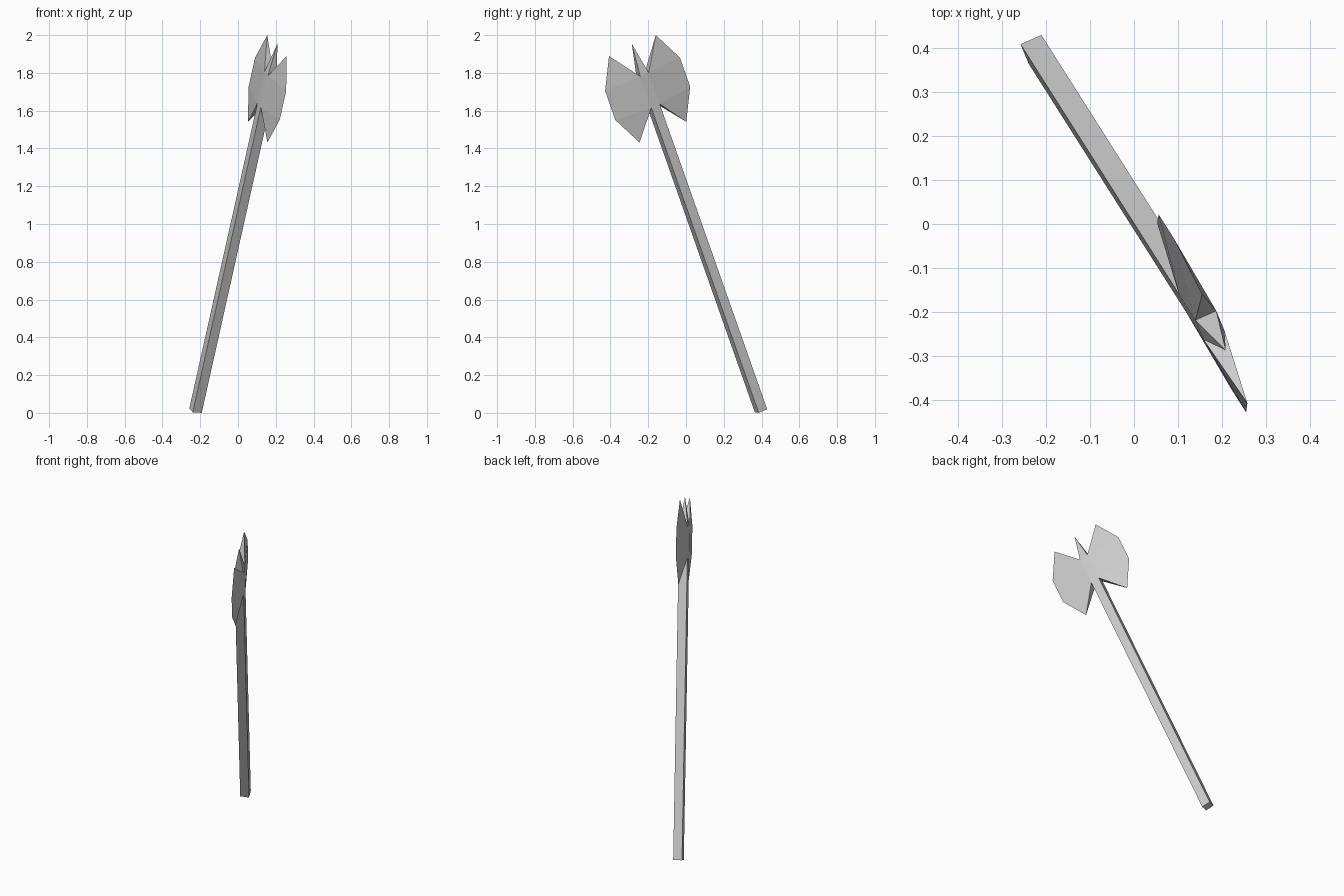
import bpy, bmesh
from math import pi, sqrt
from mathutils import Vector, Matrix

if "Cube" in bpy.data.objects:
    bpy.data.objects.remove(bpy.data.objects["Cube"])

# Axe frame: local X across the blades, Z along the handle, origin at handle butt
d = Vector((0.206, -0.325, 0.923)).normalized()
u = Vector((-0.354, 0.853, 0.384))
u = (u - d * u.dot(d)).normalized()
n = d.cross(u)
FRAME = Matrix.Translation((-0.225, 0.397, 0.0115)) @ Matrix((u, n, d)).transposed().to_4x4()

H = 0.026              # half thickness of the square handle
LOW, HIGH = 1.75, 1.93  # where the blades join the handle


def add_object(name, bm):
    bmesh.ops.recalc_face_normals(bm, faces=bm.faces)
    mesh = bpy.data.meshes.new(name)
    bm.to_mesh(mesh)
    bm.free()
    obj = bpy.data.objects.new(name, mesh)
    bpy.context.collection.objects.link(obj)
    obj.matrix_world = FRAME
    return obj


# Handle: long square bar
bm = bmesh.new()
bmesh.ops.create_cube(bm, size=1, matrix=Matrix.Translation((0, 0, HIGH / 2))
                      @ Matrix.Diagonal((2 * H, 2 * H, HIGH, 1)))
add_object("handle", bm)

# Top spike: four-sided pyramid on the end of the handle
TIP = 2.105
bm = bmesh.new()
bmesh.ops.create_cone(bm, cap_ends=False, segments=4, radius1=H * sqrt(2), radius2=0,
                      depth=TIP - HIGH, matrix=Matrix.Translation((0, 0, (TIP + HIGH) / 2))
                      @ Matrix.Rotation(pi / 4, 4, 'Z'))
bmesh.ops.remove_doubles(bm, verts=bm.verts, dist=0.0001)
add_object("top_spike", bm)

# Blade: wedge from the handle side to a sharp faceted rim, mirrored to the other side
bm = bmesh.new()
rim = [bm.verts.new((x, 0, z)) for x, z in
       ((0.145, 2.094), (0.232, 1.93), (0.232, 1.763), (0.145, 1.598))]
sides = []
for y in (H, -H):
    hi, lo = bm.verts.new((H, y, HIGH)), bm.verts.new((H, y, LOW))
    bm.faces.new((hi, rim[0], rim[1]))
    bm.faces.new((hi, rim[1], rim[2], lo))
    bm.faces.new((lo, rim[2], rim[3]))
    sides.append((hi, lo))
(hi_a, lo_a), (hi_b, lo_b) = sides
bm.faces.new((hi_a, hi_b, rim[0]))
bm.faces.new((lo_a, rim[3], lo_b))
blades = add_object("blades", bm)
blades.modifiers.new("mirror", 'MIRROR').use_axis[0] = True
